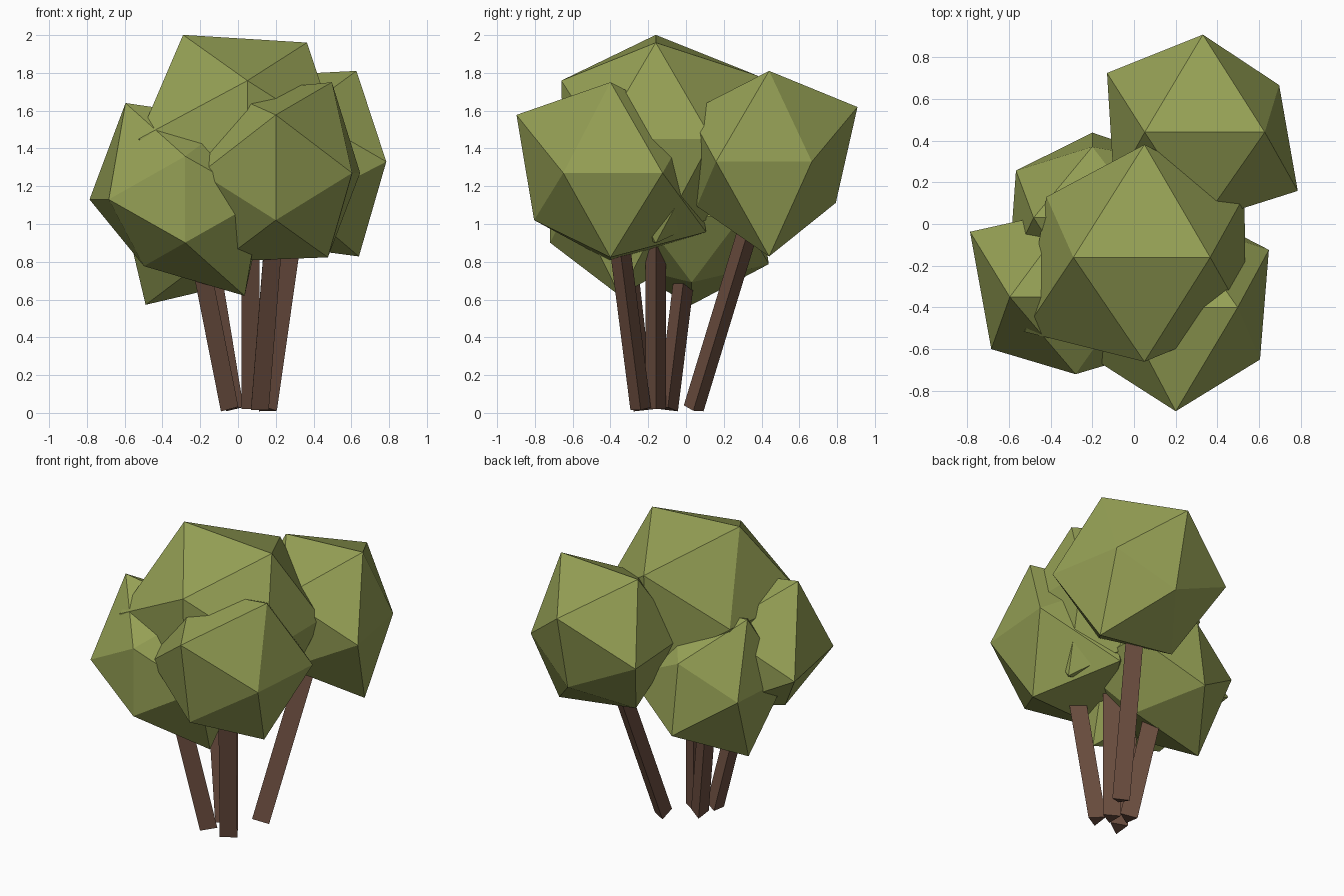
import bpy
import bmesh
from mathutils import Vector

default_cube = bpy.data.objects.get("Cube")
if default_cube:
    bpy.data.objects.remove(default_cube, do_unlink=True)

GOLDEN = (1 + 5 ** 0.5) / 2
SIGNS = [(a, b) for a in (-1, 1) for b in (-1, 1)]


def make_material(name, colour):
    material = bpy.data.materials.new(name)
    material.use_nodes = True
    material.diffuse_color = (*colour, 1)
    shader = material.node_tree.nodes["Principled BSDF"]
    shader.inputs["Base Color"].default_value = (*colour, 1)
    return material


leaf_green = make_material("leaf green", (0.30, 0.35, 0.09))
bark_brown = make_material("bark brown", (0.147, 0.075, 0.05))


def finish_object(bm, name, material):
    bmesh.ops.recalc_face_normals(bm, faces=bm.faces)
    mesh = bpy.data.meshes.new(name)
    bm.to_mesh(mesh)
    bm.free()
    mesh.materials.append(material)
    obj = bpy.data.objects.new(name, mesh)
    bpy.context.collection.objects.link(obj)
    return obj


# Leaf clump: an upright icosahedron whose corners are pushed in or out
def make_clump(name, centre, radius, upright, sideways, lengthwise):
    corners = [Vector((a, 0, b * GOLDEN)) for a, b in SIGNS]
    corners += [Vector((a * GOLDEN, b, 0)) for a, b in SIGNS]
    corners += [Vector((0, a * GOLDEN, b)) for a, b in SIGNS]
    bm = bmesh.new()
    for corner, push in zip(corners, upright + sideways + lengthwise):
        bm.verts.new(centre + corner.normalized() * radius * push)
    bmesh.ops.convex_hull(bm, input=bm.verts)
    return finish_object(bm, name, leaf_green)


# Trunk: a three-sided prism leaning from its foot to the clump centre
def make_trunk(name, foot, top, radius=0.063):
    axis = top - foot
    turn = Vector((0, 0, 1)).rotation_difference(axis)
    bm = bmesh.new()
    bmesh.ops.create_cone(bm, cap_ends=True, segments=3, radius1=radius,
                          radius2=radius, depth=axis.length)
    # Put one corner of the prism towards +x
    first = max(bm.verts, key=lambda v: v.co.x).co
    flat = Vector((first.x, first.y, 0))
    spin = flat.rotation_difference(Vector((1, 0, 0)))
    for vert in bm.verts:
        vert.co = turn @ (spin @ vert.co) + (foot + top) / 2
    return finish_object(bm, name, bark_brown)


# Name, centre, radius, then corner pushes for the three corner groups
clumps = [
    ("front", (0.2, -0.4, 1.27), 0.5,
     [1.1, 1, 1.05, 1.13], [0.93, 1, 0.95, 1.05], [0.95, 1.17, 1.19, 1]),
    ("back", (0.33, 0.44, 1.33), 0.5,
     [1, 1.06, 1.18, 1.13], [1, 1.08, 1.07, 0.86], [0.9, 1, 0.83, 1.1]),
    ("top", (0.05, -0.16, 1.45), 0.6,
     [1, 1.08, 1.08, 1], [1.13, 0.92, 0.95, 0.94], [0.95, 0.98, 1, 1.06]),
    ("front_right", (-0.28, -0.35, 1.13), 0.5,
     [0.83, 1.2, 1.2, 1], [0.95, 1.19, 0.95, 1], [0.87, 0.87, 1, 1]),
    ("back_right", (-0.2, 0.03, 1.04), 0.5,
     [1.1, 1.07, 0.82, 1], [0.94, 0.86, 1, 1], [0.95, 1, 0.96, 0.8]),
]

# All trunks spread out from around the middle trunk
middle = Vector((0.05, -0.16, 0))
for label, position, radius, upright, sideways, lengthwise in clumps:
    centre = Vector(position)
    make_clump(label + "_leaf_clump", centre, radius,
               upright, sideways, lengthwise)
    foot = middle.lerp(centre, 1 / 3)
    foot.z = 0.02
    make_trunk(label + "_trunk", foot, centre)
